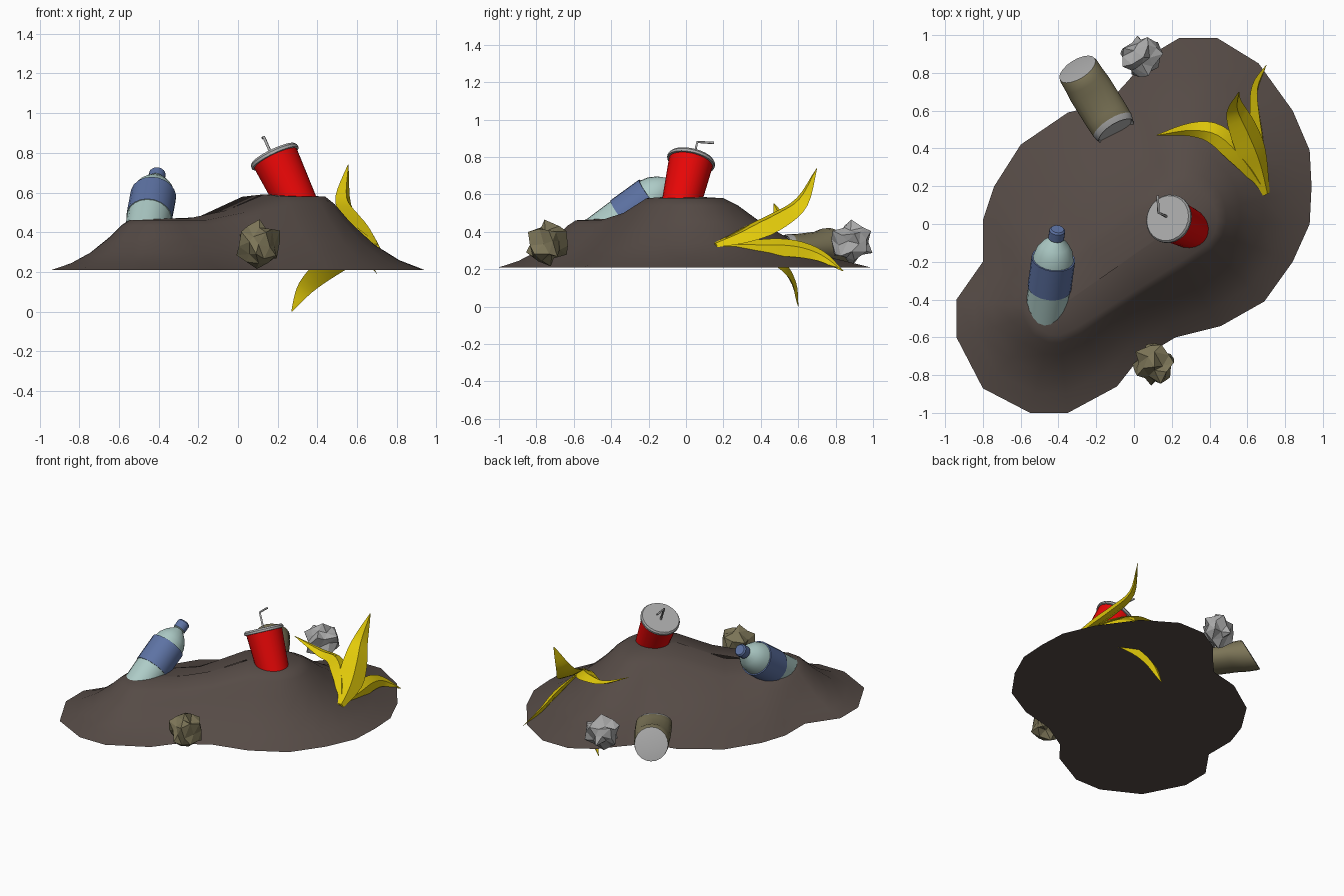
import bpy, bmesh, math, random
from mathutils import Vector

cube = bpy.data.objects.get("Cube")
if cube:
    bpy.data.objects.remove(cube)


def material(name, rgb):
    m = bpy.data.materials.new(name)
    m.use_nodes = True
    m.diffuse_color = (*rgb, 1)
    m.node_tree.nodes["Principled BSDF"].inputs["Base Color"].default_value = (*rgb, 1)
    return m


SOIL = material("dark soil", (0.092, 0.070, 0.061))
PALE = material("pale plastic", (0.42, 0.60, 0.57))
BLUE = material("label blue", (0.11, 0.17, 0.37))
RED = material("cup red", (0.80, 0.002, 0.002))
GREY = material("light grey", (0.40, 0.40, 0.40))
OLIVE = material("olive brown", (0.20, 0.175, 0.095))
YELLOW = material("peel yellow", (0.76, 0.59, 0.003))


def finish(name, bm, mats, angle=35):
    bmesh.ops.remove_doubles(bm, verts=bm.verts, dist=0.0005)
    bmesh.ops.recalc_face_normals(bm, faces=bm.faces)
    me = bpy.data.meshes.new(name)
    bm.to_mesh(me)
    bm.free()
    for m in mats:
        me.materials.append(m)
    ob = bpy.data.objects.new(name, me)
    bpy.context.collection.objects.link(ob)
    if angle:
        bpy.ops.object.select_all(action='DESELECT')
        ob.select_set(True)
        bpy.context.view_layer.objects.active = ob
        bpy.ops.object.shade_smooth_by_angle(angle=math.radians(angle))


def loft(bm, rings, mats=None, caps=True):
    """Skin a list of point rings; mats gives a material index per band."""
    rows = [[bm.verts.new(p) for p in ring] for ring in rings]
    n = len(rows[0])
    for i in range(len(rows) - 1):
        for j in range(n):
            k = (j + 1) % n
            f = bm.faces.new((rows[i][j], rows[i][k], rows[i + 1][k], rows[i + 1][j]))
            f.material_index = mats[i] if mats else 0
    if caps:
        for row, idx in ((rows[0], 0), (rows[-1], -1)):
            f = bm.faces.new(row)
            f.material_index = mats[idx] if mats else 0


def lathe(name, origin, axis, rows, mats, sides=20):
    """Rows are (distance along axis, radius, band material[, ring tilt, flattening])."""
    o, a = Vector(origin), Vector(axis).normalized()
    side = a.cross(Vector((0, 0, 1))).normalized()
    up = side.cross(a)
    rings = []
    for s, r, _, *bend in rows:
        tilt, flat = bend or (0, 1)
        ring = []
        for j in range(sides):
            t = math.tau * j / sides
            c = math.cos(t)
            ring.append(o + a * (s + tilt * r * c) + up * (r * c * flat) + side * (r * math.sin(t)))
        rings.append(ring)
    bm = bmesh.new()
    loft(bm, rings, [r[2] for r in rows[:-1]])
    finish(name, bm, mats)


# Soil mound: rings shrinking from the outline to a low and a high flat top
outline = [(.93, 0), (.94, .2), (.93, .39), (.84, .6), (.66, .85), (.44, .985), (.24, .985),
           (.08, .89), (-.03, .76), (-.14, .64), (-.35, .59), (-.6, .42), (-.74, .2), (-.8, .02),
           (-.8, -.2), (-.94, -.4), (-.94, -.6), (-.8, -.87), (-.55, -1), (-.35, -1),
           (-.09, -.86), (.02, -.72), (.22, -.6), (.46, -.54), (.69, -.41), (.84, -.2)]
BASE = 0.21
low, high = Vector((-.41, -.45)), Vector((.26, .02))
ridge = high - low
rings = [[] for _ in range(7)]
for p in map(Vector, outline):
    u = min(1, max(0, (p - low).dot(ridge) / ridge.length_squared))
    spine = low + ridge * u
    e = min(1, max(0, (u - .35) / .45))
    top = .465 + .12 * e * e * (3 - 2 * e)
    edge = spine + (p - spine).normalized() * (.14 + .04 * u)
    flank = .5 * min(1, 3 * min(u, 1 - u))
    steps = [(0, 0), (.25, .13), (.5, .34), (.75, .65), (.9, .88), (1, .985)]
    for ring, (t, h) in zip(rings, steps):
        q = p.lerp(edge, t)
        h += (t * .98 - h) * flank
        ring.append((q.x, q.y, BASE + (top - BASE) * h))
    rings[-1].append((spine.x, spine.y, top + .005))
bm = bmesh.new()
loft(bm, rings, caps=False)
bm.faces.new([bm.verts.new((x, y, BASE)) for x, y in outline])
finish("soil_mound", bm, [SOIL], 75)

# Plastic bottle half sunk in the mound
lathe("bottle", (-.44, -.28, .515), (.11, .80, .58),
      [(-.36, .08, 0), (-.33, .108, 0), (-.07, .112, 0), (-.07, .116, 1),
       (.12, .116, 1), (.12, .108, 0), (.165, .098, 0), (.21, .072, 0),
       (.25, .032, 0), (.255, .042, 1), (.305, .042, 1), (.315, .034, 1)],
      [PALE, BLUE])

# Leaning drink cup, lid and bent straw
cup_axis = (-.43, .21, .90)
lid = (.18, .03, .79)
lathe("cup", lid, cup_axis, [(-.31, .102, 0), (-.02, .119, 0)], [RED], 24)
lathe("cup_lid", lid, cup_axis,
      [(-.022, .12, 0), (-.02, .13, 0), (-.006, .13, 0), (.005, .122, 0)], [GREY], 24)
straw = bpy.data.curves.new("straw", 'CURVE')
straw.dimensions = '3D'
straw.bevel_depth = .007
straw.bevel_resolution = 1
straw.use_fill_caps = True
line = straw.splines.new('POLY')
line.points.add(2)
for pt, co in zip(line.points, [(.172, .04, .785), (.13, .06, .88), (.125, .15, .875)]):
    pt.co = (*co, 1)
straw.materials.append(GREY)
bpy.context.collection.objects.link(bpy.data.objects.new("straw", straw))

# Crushed can: pinched in the middle with both ends bent upwards
lathe("crushed_can", (-.20, .66, .315), (-.53, .85, .02),
      [(-.185, .10, 1, .4, .6), (-.20, .106, 1, .4, .65), (-.165, .117, 0, .35, .65),
       (-.10, .119, 0, .1, .62), (.06, .119, 0, -.1, .72), (.12, .114, 0, -.3, .88),
       (.175, .112, 0, -.42, .92), (.188, .109, 1, -.45, .92), (.19, .102, 1, -.45, .92)],
      [OLIVE, GREY])


# Crumpled balls: long spikes at the twelve main corners, hollows between
def crumpled_ball(name, centre, mat, seed):
    rng = random.Random(seed)
    bm = bmesh.new()
    bmesh.ops.create_icosphere(bm, subdivisions=2, radius=1)
    for v in bm.verts:
        twist = Vector([rng.uniform(-.16, .16) for _ in range(3)])
        reach = .126 if len(v.link_edges) == 5 else rng.choice((.08, .09, .11))
        v.co = Vector(centre) + (v.co + twist).normalized() * reach
    finish(name, bm, [mat], 0)


crumpled_ball("crumpled_foil", (.04, .885, .34), GREY, 3)
crumpled_ball("crumpled_paper", (.105, -.74, .34), OLIVE, 8)


# Fruit peel: tapered strips spreading from one stem
def smooth_path(pts, steps=4):
    p = [pts[0] * 2 - pts[1]] + pts + [pts[-1] * 2 - pts[-2]]
    out = []
    for i in range(1, len(p) - 2):
        for k in range(steps):
            t = k / steps
            a, b, c, d = p[i - 1:i + 3]
            out.append(.5 * (2 * b + (c - a) * t + (2 * a - 5 * b + 4 * c - d) * t * t
                             + (3 * b - a - 3 * c + d) * t ** 3))
    return out + [pts[-1]]


def peel_strip(name, pts, normal, width):
    path = smooth_path([Vector((.70, .16, .33))] + [Vector(q) for q in pts])
    n, rings = len(path) - 1, []
    for i, p in enumerate(path):
        u = i / n
        tangent = (path[min(i + 1, n)] - path[max(i - 1, 0)]).normalized()
        side = tangent.cross(Vector(normal)).normalized()
        out = side.cross(tangent)
        w = width * (.25 + .75 * min(1, u / .35)) * (1 - max(0, (u - .4) / .6) ** 1.7) + .002
        rings.append([p + side * w, p + out * w * .5, p - side * w, p - out * w * .1])
    bm = bmesh.new()
    loft(bm, rings)
    finish(name, bm, [YELLOW], 40)


peel_strip("peel_strip_upper", [(.65, .32, .38), (.58, .49, .46), (.53, .62, .56), (.555, .70, .74)],
           (.65, -.45, .65), .085)
peel_strip("peel_strip_back", [(.67, .38, .32), (.64, .58, .31), (.64, .72, .27), (.70, .84, .19)],
           (.9, 0, .5), .052)
peel_strip("peel_strip_side", [(.58, .33, .41), (.44, .47, .46), (.30, .50, .47), (.12, .47, .55)],
           (.4, -.2, .8), .058)
peel_strip("peel_strip_under", [(.57, .38, .29), (.45, .50, .22), (.34, .57, .12), (.27, .60, 0)],
           (.5, .3, .8), .065)
